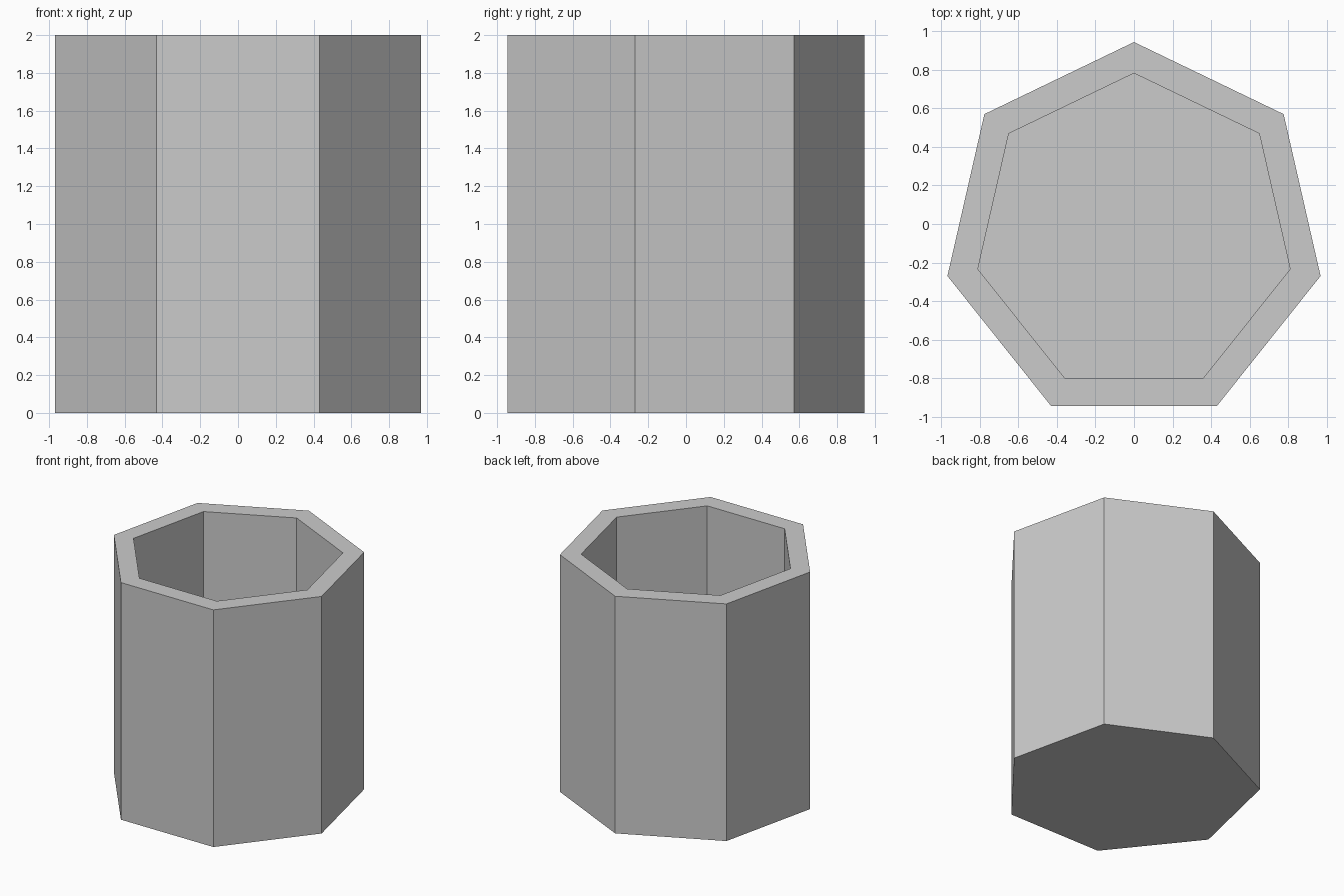
import bpy, bmesh
from math import sin, cos, tau

if "Cube" in bpy.data.objects:
    bpy.data.objects.remove(bpy.data.objects["Cube"])

SIDES, HEIGHT, FLOOR = 7, 2.0, 0.15
OUTER, INNER, CENTRE_Y = 0.994, 0.832, -0.049


def ring(bm, radius, z):
    """Heptagon loop with one corner pointing to the back (+y)."""
    return [bm.verts.new((-radius * sin(tau * i / SIDES),
                          CENTRE_Y + radius * cos(tau * i / SIDES), z))
            for i in range(SIDES)]


def bridge(bm, a, b):
    for i in range(SIDES):
        j = (i + 1) % SIDES
        bm.faces.new((a[i], a[j], b[j], b[i]))


# Hollow seven-sided cup: outer wall, rim, inner wall, closed floor
bm = bmesh.new()
loops = [ring(bm, OUTER, 0), ring(bm, OUTER, HEIGHT),
         ring(bm, INNER, HEIGHT), ring(bm, INNER, FLOOR)]
for lower, upper in zip(loops, loops[1:]):
    bridge(bm, lower, upper)
bm.faces.new(loops[0][::-1])   # underside
bm.faces.new(loops[-1])        # inside floor
bmesh.ops.recalc_face_normals(bm, faces=bm.faces)

mesh = bpy.data.meshes.new("heptagonal_cup")
bm.to_mesh(mesh)
bm.free()
bpy.context.collection.objects.link(bpy.data.objects.new("heptagonal_cup", mesh))
